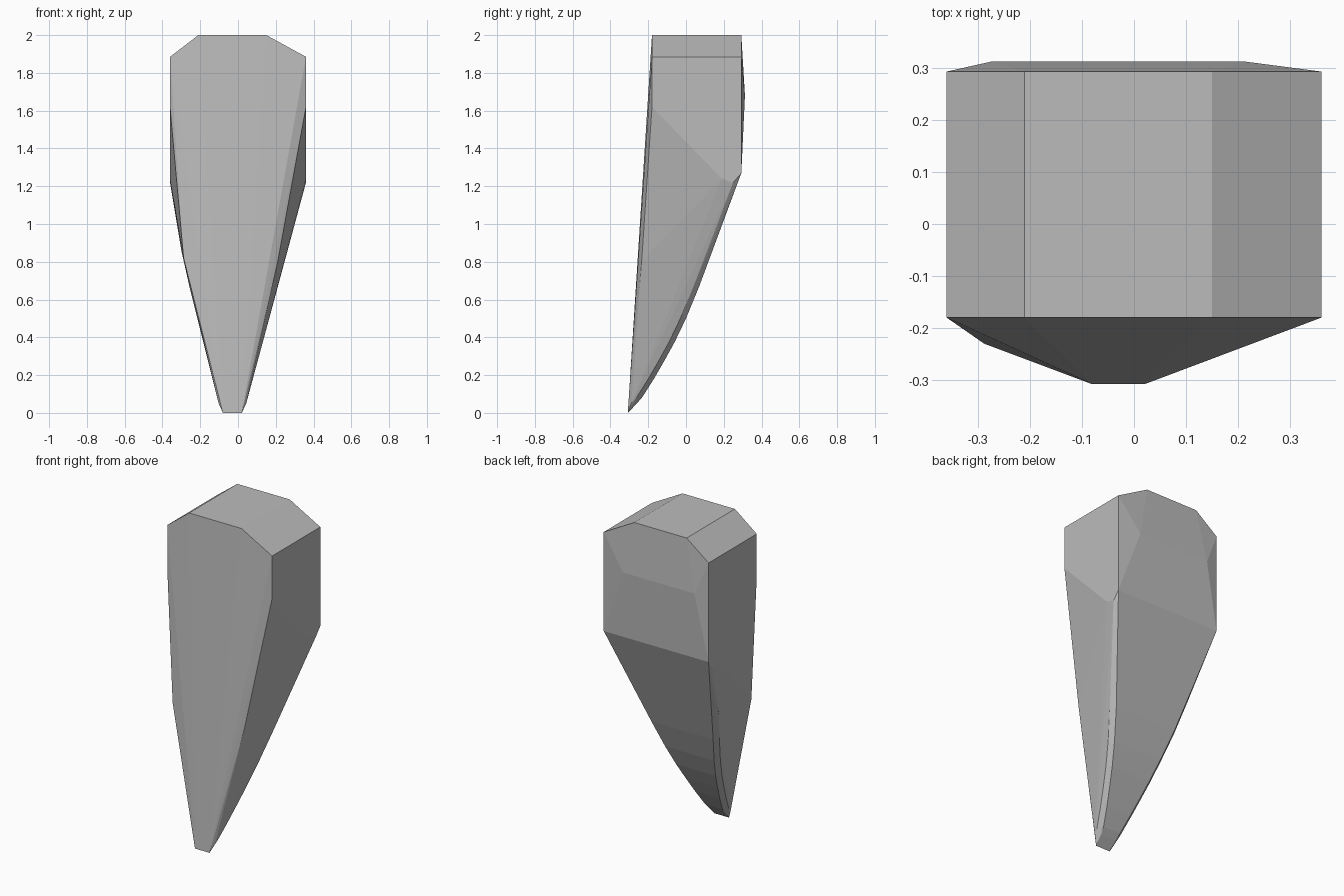
import bpy
import bmesh

cube = bpy.data.objects.get("Cube")
if cube:
    bpy.data.objects.remove(cube, do_unlink=True)

# Single grey material
grey = bpy.data.materials.new("warm_grey")
grey.use_nodes = True
colour = (0.5, 0.5, 0.5, 1)
grey.diffuse_color = colour
grey.node_tree.nodes["Principled BSDF"].inputs["Base Color"].default_value = colour

FRONT, BACK, HALF = -0.18, 0.293, 0.36
points = []

# Upper block: the chamfered crown profile runs from front to back
for y in (FRONT, BACK):
    points += [(x, y, 2.0) for x in (-0.21, 0.15)]
    points += [(side * HALF, y, 1.885) for side in (-1, 1)]

# Lower corners of the block and the clipped corners under its back
for side in (-1, 1):
    for y, z in ((FRONT, 1.62), (BACK, 1.27), (0.25, 1.22), (0.19, 1.24)):
        points.append((side * HALF, y, z))

# Shallow ridge swelling out of the back
points += [(x, 0.312, 1.68) for x in (-0.275, 0.215)]

# Front edges taper down to the tip
points += [(-0.288, -0.23, 0.82), (0.21, -0.235, 0.80)]
points += [(x, -0.308, 0.0) for x in (-0.08, 0.02)]


def half_widths(z):
    """Left and right outline of the tapering blade at height z."""
    left = -min(0.36, 0.29 + 0.167 * (z - 0.8), 0.09 + 0.25 * z)
    right = min(0.36, 0.03 + 0.27 * z)
    return left, right


# Curved underside, with a narrow bevel strip along each side
underside = [(0.215, 1.07), (0.135, 0.86), (0.07, 0.67), (0.0, 0.50),
             (-0.06, 0.375), (-0.115, 0.275), (-0.17, 0.18),
             (-0.23, 0.085), (-0.26, 0.05)]
for y, z in underside:
    left, right = half_widths(z)
    inset = 0.022
    points += [(left + inset, y, z), (right - inset, y, z)]
    points += [(left, y - 0.03, z), (right, y - 0.03, z)]

# Wrap the profile points in one faceted skin
bm = bmesh.new()
for p in points:
    bm.verts.new(p)
hull = bmesh.ops.convex_hull(bm, input=bm.verts)
loose = {g for g in hull["geom_interior"] + hull["geom_unused"]
         if isinstance(g, bmesh.types.BMVert)}
bmesh.ops.delete(bm, geom=list(loose), context="VERTS")
bmesh.ops.dissolve_limit(bm, angle_limit=0.01, verts=bm.verts, edges=bm.edges)
bmesh.ops.recalc_face_normals(bm, faces=bm.faces)

mesh = bpy.data.meshes.new("tapered_claw")
bm.to_mesh(mesh)
bm.free()
mesh.materials.append(grey)
claw = bpy.data.objects.new("tapered_claw", mesh)
bpy.context.collection.objects.link(claw)
